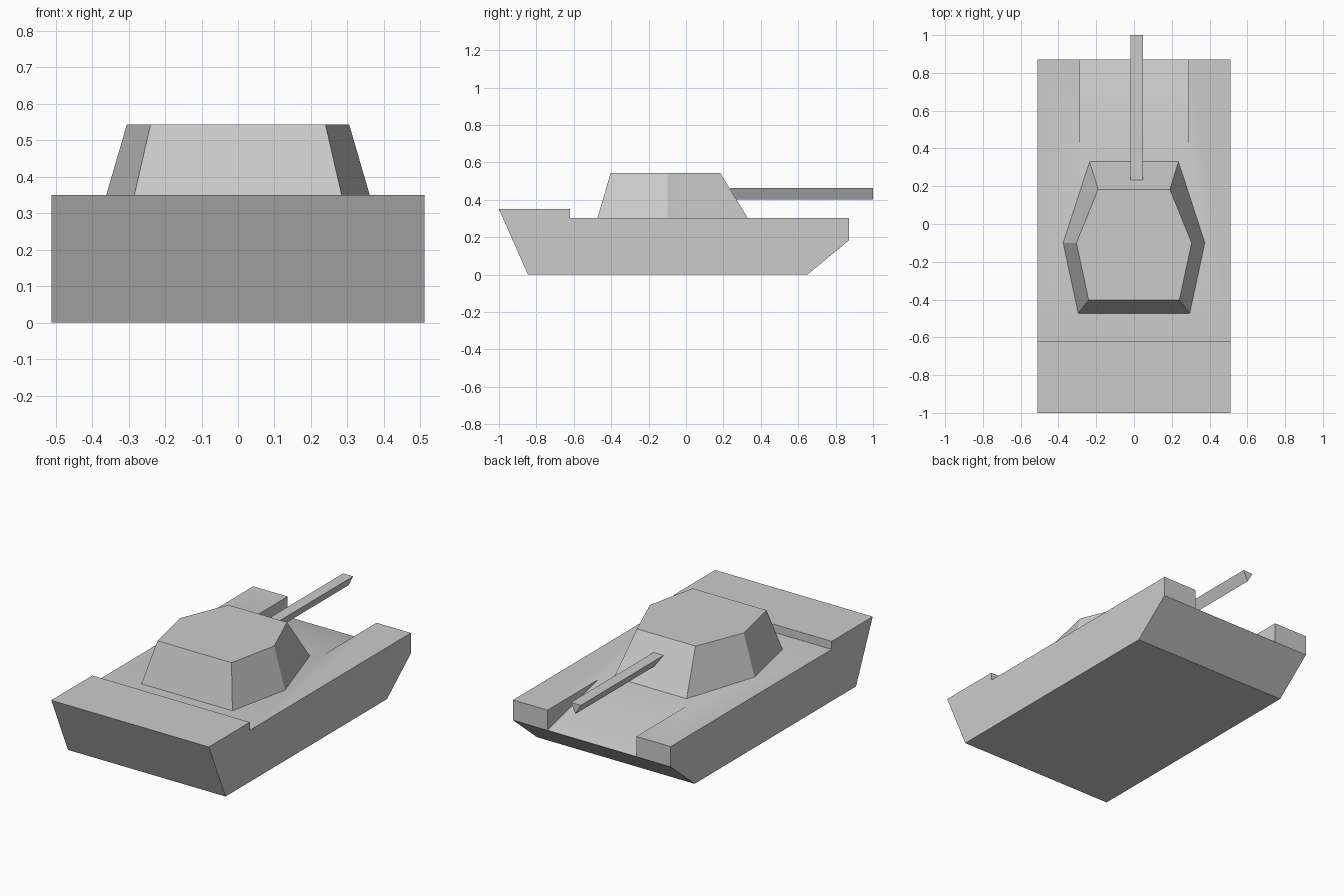
import bpy
import bmesh
import math

cube = bpy.data.objects.get("Cube")
if cube:
    bpy.data.objects.remove(cube, do_unlink=True)

# One plain grey for the whole model
grey = bpy.data.materials.new("plain grey")
grey.use_nodes = True
color = (0.6, 0.6, 0.6, 1.0)
grey.diffuse_color = color
grey.node_tree.nodes["Principled BSDF"].inputs["Base Color"].default_value = color


def loft(name, ring_a, ring_b):
    """Closed solid between two rings with the same number of points."""
    bm = bmesh.new()
    a = [bm.verts.new(p) for p in ring_a]
    b = [bm.verts.new(p) for p in ring_b]
    bm.faces.new(a)
    bm.faces.new(b)
    for i in range(len(a)):
        j = (i + 1) % len(a)
        bm.faces.new((a[i], a[j], b[j], b[i]))
    bmesh.ops.recalc_face_normals(bm, faces=bm.faces)
    mesh = bpy.data.meshes.new(name)
    bm.to_mesh(mesh)
    bm.free()
    mesh.materials.append(grey)
    obj = bpy.data.objects.new(name, mesh)
    bpy.context.collection.objects.link(obj)
    return obj


def side_prism(name, profile, half_width):
    """Extrude a (y, z) side profile across x."""
    return loft(name, *[[(x, y, z) for y, z in profile]
                        for x in (-half_width, half_width)])


def mirrored_ring(half, z):
    """Complete a ring from its +x half."""
    return [(x, y, z) for x, y in half] + [(-x, y, z) for x, y in reversed(half)]


def activate(obj):
    bpy.ops.object.select_all(action='DESELECT')
    obj.select_set(True)
    bpy.context.view_layer.objects.active = obj


DECK = 0.303

# Hull with raised deck at one end
hull = side_prism("hull", [(-1, 0.35), (-0.62, 0.35), (-0.62, DECK), (0.872, DECK),
                           (0.872, 0.184), (0.65, 0), (-0.845, 0)], 0.511)

# Sloping recess cut between the two raised cheeks
slope = (DECK - 0.185) / (0.4 - 0.872)
cutter = side_prism("recess_cutter", [(0.3, DECK - slope * 0.1), (1, DECK + slope * 0.6),
                                      (1, 0.5), (0.3, 0.5)], 0.288)
cutter.hide_render = True
activate(hull)
cut = hull.modifiers.new("recess", 'BOOLEAN')
cut.operation = 'DIFFERENCE'
cut.solver = 'EXACT'
cut.object = cutter
bpy.ops.object.modifier_apply(modifier=cut.name)
bpy.data.objects.remove(cutter, do_unlink=True)

# Six-sided tapering turret
turret = loft("turret",
              mirrored_ring([(0.235, 0.33), (0.375, -0.1), (0.295, -0.473)], DECK),
              mirrored_ring([(0.19, 0.183), (0.305, -0.1), (0.24, -0.403)], 0.543))

# Three-sided gun barrel, flat side up
section = [(-0.018, 0.462), (0.047, 0.462), (0.017, 0.402)]
barrel = loft("gun_barrel", *[[(x, y, z) for x, z in section] for y in (0.234, 1)])

for part in (hull, turret, barrel):
    activate(part)
    bpy.ops.object.shade_smooth_by_angle(angle=math.radians(30))
